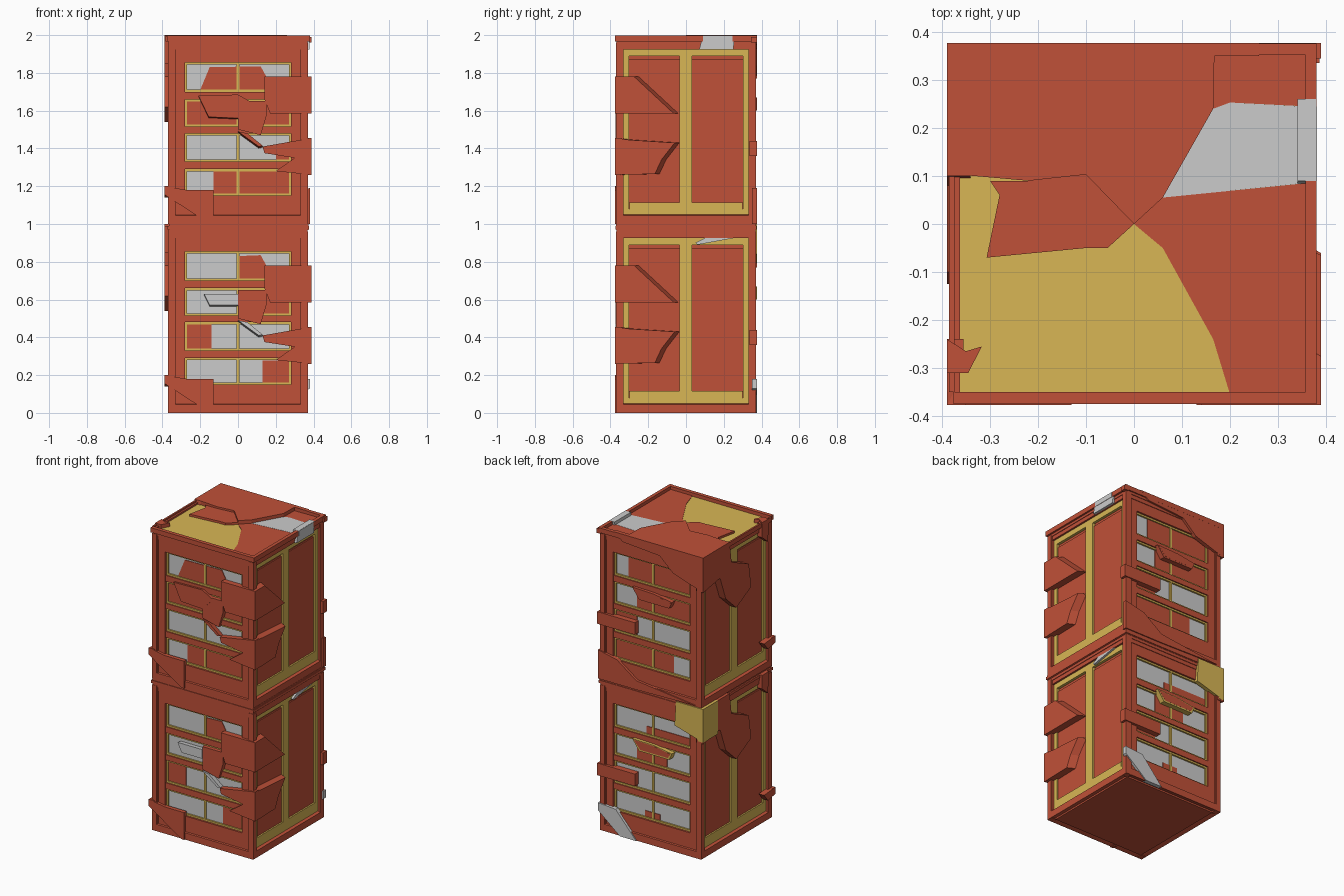
import bpy, bmesh

if "Cube" in bpy.data.objects:
    bpy.data.objects.remove(bpy.data.objects["Cube"])

def material(name, c):
    m = bpy.data.materials.new(name)
    m.diffuse_color = (*c, 1)
    m.use_nodes = True
    m.node_tree.nodes["Principled BSDF"].inputs["Base Color"].default_value = m.diffuse_color
    return m

RED = material("brick_red", (0.53, 0.082, 0.04))
YEL = material("trim_yellow", (0.69, 0.47, 0.09))
GREY = None

# maps (along, height, outward depth) on each side of the tower to world space
MAP = {
    "front": lambda u, v, d: (u, -d, v),
    "back": lambda u, v, d: (u, d, v),
    "right": lambda u, v, d: (d, u, v),
    "left": lambda u, v, d: (-d, u, v),
    "top": lambda u, v, d: (u, v, d),
}

def plate(name, side, pts, d0, d1, mat, z=0.0, shift=(0, 0)):
    """Polygon drawn on one side, given thickness d0..d1; shift moves its base for slanted edges."""
    dz = 0 if side == "top" else z
    bm = bmesh.new()
    f = MAP[side]
    a = [bm.verts.new(f(u + shift[0], v + dz + shift[1], d0)) for u, v in pts]
    b = [bm.verts.new(f(u, v + dz, d1)) for u, v in pts]
    n = len(pts)
    bm.faces.new(a)
    bm.faces.new(b)
    for i in range(n):
        j = (i + 1) % n
        bm.faces.new((a[i], a[j], b[j], b[i]))
    bmesh.ops.recalc_face_normals(bm, faces=bm.faces)
    me = bpy.data.meshes.new(name)
    bm.to_mesh(me)
    bm.free()
    ob = bpy.data.objects.new(name, me)
    bpy.context.collection.objects.link(ob)
    if mat:
        me.materials.append(mat)
    return ob

def rect(u0, u1, v0, v1):
    return [(u0, v0), (u1, v0), (u1, v1), (u0, v1)]

def box(name, side, u0, u1, v0, v1, d0, d1, mat, z=0.0):
    return plate(name, side, rect(u0, u1, v0, v1), d0, d1, mat, z)

def pair(name, side, u0, u1, v0, v1, d0, d1, mat, z):
    box(name + "_a", side, u0, u1, v0, v1, d0, d1, mat, z)
    box(name + "_b", side, -u1, -u0, v0, v1, d0, d1, mat, z)

def frame(name, side, u, v0, v1, w, d0, d1, mat, z):
    box(name + "_bottom", side, -u, u, v0, v0 + w, d0, d1, mat, z)
    box(name + "_top", side, -u, u, v1 - w, v1, d0, d1, mat, z)
    pair(name + "_side", side, u - w, u, v0 + w, v1 - w, d0, d1, mat, z)

ROWS = [(0.15, 0.29), (0.33, 0.48), (0.515, 0.66), (0.70, 0.855)]

def border(side, z):
    # raised red border around a wall
    pair("border_stile", side, .335, .368, 0, .96, .33, .37, RED, z)
    plate("border_sill", side, rect(-.335, .335, 0, .045), .33, .37, RED, z, (0, .012))
    box("border_head", side, -.335, .335, .925, .955, .33, .364, RED, z)

def window_wall(side, z):
    border(side, z)
    # red wall around the window opening
    pair("wall_stile", side, .28, .336, .04, .93, .33, .36, RED, z)
    box("wall_base", side, -.28, .28, .04, .15, .33, .36, RED, z)
    box("wall_head", side, -.28, .28, .855, .93, .33, .36, RED, z)
    # glazed rows with yellow trim and red transoms
    for i, (a, b) in enumerate(ROWS):
        frame("window_trim", side, .28, a, b, .011, .325, .348, YEL, z)
        box("mullion", side, -.007, .007, a, b, .325, .346, YEL, z)
        box("glass", side, -.27, .27, a, b, .32, .337, GREY, z)
        if i < 3:
            box("transom", side, -.28, .28, b, ROWS[i + 1][0], .325, .356, RED, z)

def panel_wall(side, z):
    border(side, z)
    # yellow frame and two sunken red panels
    frame("panel_trim", side, .336, .045, .925, .035, .33, .352, YEL, z)
    box("panel_trim_low", side, -.30, .30, .08, .115, .33, .352, YEL, z)
    box("panel_post", side, -.035, .032, .115, .89, .33, .352, YEL, z)
    pair("panel", side, .032, .305, .11, .87, .33, .342, RED, z)

def damage(z, low):
    # boards behind the glass
    boards = {
        "front": [[(-.2, .71), (-.15, .83), (.12, .835), (.15, .78), (.15, .71)] if not low else
                  [(0, .71), (0, .83), (.12, .835), (.15, .78), (.15, .71)],
                  rect(0 if low else -.27, .27, .527, .648),
                  rect(-.27, -.14, .34, .468) if low else rect(.2, .27, .34, .40),
                  [(.13, .162), (.27, .162), (.27, .278), (.13, .278)] if low else rect(-.13, .27, .162, .278)],
        "back": [rect(-.27, .05 if low else .18, .712, .76 if low else .843),
                 rect(-.1 if low else -.27, .12, .527, .648),
                 rect(.12, .27, .342, .40 if low else .468),
                 rect(-.05 if low else -.15, .06 if low else .27, .162, .2 if low else .278)]}
    for side, polys in boards.items():
        for p in polys:
            plate("board", side, p, .325, .341, RED, z)
    # wrapped chunks on the front right corner
    up_f = [(.14, .66), (.17, .585), (.388, .585), (.388, .78), (.14, .78)]
    up_r = [(-.377, .585), (-.065, .585), (-.275, .78), (-.377, .78)]
    lo_f = [(.13, .41), (.14, .375), (.30, .35), (.20, .28), (.388, .26), (.388, .455)]
    lo_r = [(-.377, .26), (-.165, .265), (-.13, .34), (-.06, .43), (-.30, .445), (-.377, .455)]
    for f, r in ((up_f, up_r), (lo_f, lo_r)):
        plate("corner_chunk_front", "front", f, .34, .377, RED, z)
        plate("corner_chunk_side", "right", r, .335, .389, RED, z, (.028, 0))
    # shelf, centre shard and splinter on the front
    tray = [(-.18, .63), (-.15, .57), (0, .57), (0, .63)] if low else \
           [(-.21, .68), (-.155, .567), (0, .56), (.08, .64), (0, .685)]
    plate("front_shelf", "front", tray, .335, .374, GREY if low else RED, z, (0, -.006))
    plate("centre_shard", "front", [(0, .57), (0, .50), (.12, .47), (.15, .57), (.15, .65), (0, .65)],
          .335, .373, RED, z)
    plate("splinter", "front", [(0, .49), (.05, .48), (.13, .415), (.11, .41)], .335, .374,
          GREY if low else RED, z, (0, -.01))
    # slanted scrap on the front left corner
    plate("corner_scrap", "front", [(-.389, .155), (-.15, 0), (-.13, 0), (-.13, .18), (-.27, .18), (-.389, .2)],
          .35, .377, RED, z)
    plate("corner_scrap_side", "left", [(-.377, .155), (-.30, .14), (-.26, .19), (-.377, .2)], .35, .389, RED, z)
    # back pieces: shelf, corner bracket, slanted scrap
    plate("back_shelf", "back", [(.13, .67), (.08, .60), (-.14, .60), (-.16, .645), (-.03, .665)],
          .335, .376, YEL if low else RED, z)
    plate("back_shelf_face", "back", [(.12, .665), (.07, .61), (-.13, .61), (-.15, .64), (-.03, .66)],
          .37, .3765, RED, z)
    box("back_bracket", "back", .11, .386, .36, .44, .335, .377, RED, z)
    box("back_bracket_side", "right", .34, .377, .36, .43, .35, .386, RED, z)
    if low:
        scrap = [(.38, .18), (.25, .17), (.1, 0), (.22, 0), (.38, .13)]
    else:
        scrap = [(.38, .19), (.24, .16), (.1, .06), (-.33, .01), (.1, 0), (.38, 0)]
    plate("back_scrap", "back", scrap, .35, .377, GREY if low else RED, z)
    # hood over the back left corner
    if low:
        plate("hood_back", "back", [(-.389, .78), (-.18, .84), (-.19, 1), (-.389, 1)], .35, .377, YEL, z)
        box("hood_corner", "left", .22, .377, .78, 1, .35, .3895, YEL, z)
    plate("hood_back_red", "back", [(-.388, .77), (-.17, .84), (-.07, .93), (.2, .95), (.26, 1), (-.388, 1)],
          .35, .3765, RED, z) if not low else None
    plate("hood_left", "left", [(.376, 1), (.1, 1), (.08, .86), (-.1, .78), (-.125, .62), (.03, .54), (.14, .64),
                                (.2, .8), (.376, .77)], .34, .389, RED, z)
    # hook on the top edge of the left side
    plate("left_hook", "left", [(-.31, .99), (-.24, .99), (-.24, .9), (-.3, .85)], .355, .389, RED, z)
    # grey gash in the right cornice
    gash = [(.05, .90), (.1, .925), (.25, .925), (.06, .89)] if low else \
           [(.07, .925), (.25, .925), (.26, .999), (.09, .999)]
    plate("cornice_gash", "right", gash, .34, .379 if not low else .366, GREY, z)

# two identical storeys with different damage
for z in (0.0, 1.0):
    box("storey_core", "top", -.334, .334, -.334, .334, z, z + .96, RED)
    for side in ("front", "back"):
        window_wall(side, z)
    for side in ("left", "right"):
        panel_wall(side, z)
    box("cornice", "top", -.368, .368, -.368, .368, z + .95, z + .968, RED)
    damage(z, z == 0)
box("storey_joint", "top", -.365, .372, -.37, .37, .968, 1.0, RED)
box("joint_lip", "top", -.374, .376, -.374, .374, .972, .99, RED)

# roof rim
box("rim_front", "top", -.376, .376, -.375, -.35, 1.966, 1.997, RED)
box("rim_right", "top", .357, .38, -.375, .376, 1.966, 1.998, RED)
plate("rim_left", "top", rect(-.385, -.374, -.35, .1), 1.966, 1.995, RED)
plate("rim_left_inner", "top", rect(-.374, -.362, -.35, .1), 1.966, 1.985, RED)
box("rim_back", "top", .165, .376, .352, .376, 1.966, 1.997, RED)
box("rim_corner", "top", .36, .389, .345, .377, 1.96, 1.99, RED)

# broken roof slabs over the yellow deck
box("roof_deck", "top", -.365, .36, -.355, .355, 1.96, 1.974, YEL)
plate("roof_slab", "top", [(-.389, .377), (.168, .377), (.165, .24), (.06, .055), (0, 0), (-.1, .103),
                           (-.22, .09), (-.389, .105)], 1.966, 2.0, RED)
plate("roof_shard", "top", [(-.1, .103), (0, 0), (-.055, -.05), (-.1, -.05), (-.307, -.07), (-.28, .06),
                            (-.3, .09), (-.22, .09)], 1.966, 1.988, RED)
plate("roof_grey", "top", [(.06, .055), (.165, .24), (.2, .253), (.358, .245), (.358, .085)], 1.966, 1.978, GREY)
plate("rim_grey", "top", rect(.355, .381, .09, .245), 1.966, 1.9985, GREY)
plate("roof_red", "top", [(0, 0), (.06, .055), (.36, .085), (.36, -.355), (.2, -.355), (.165, -.24), (.06, -.05)],
      1.966, 1.977, RED)
plate("roof_back_corner", "top", [(.165, .24), (.2, .253), (.36, .245), (.36, .36), (.165, .36)], 1.966, 1.977, RED)
plate("roof_hook", "top", [(-.389, -.24), (-.35, -.265), (-.317, -.255), (-.345, -.31), (-.389, -.31)],
      1.96, 1.999, RED)
